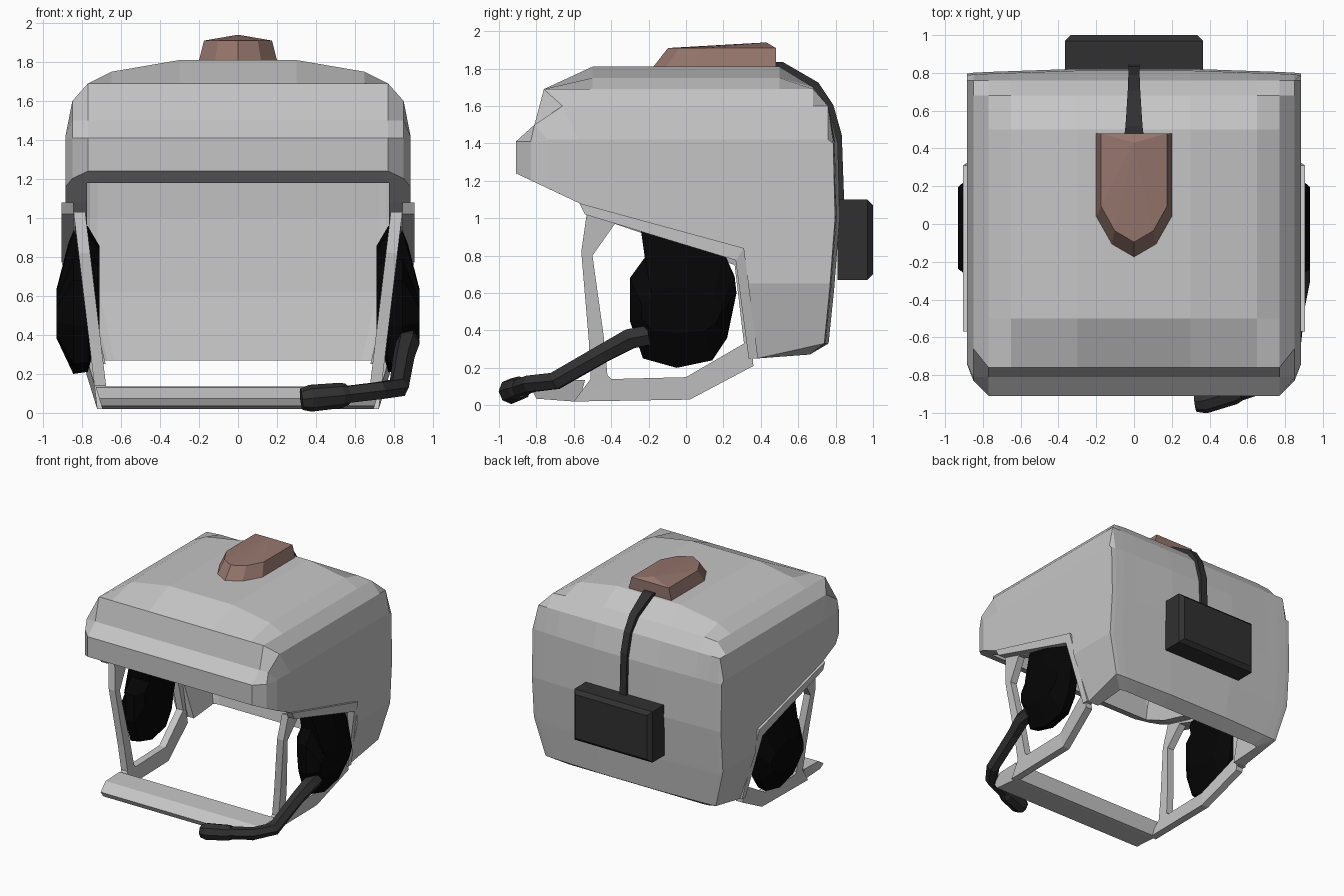
import bpy, bmesh, math
from mathutils import Vector

cube = bpy.data.objects.get("Cube")
if cube:
    bpy.data.objects.remove(cube, do_unlink=True)


def material(name, rgb):
    m = bpy.data.materials.new(name)
    m.use_nodes = True
    m.diffuse_color = (*rgb, 1)
    m.node_tree.nodes["Principled BSDF"].inputs["Base Color"].default_value = (*rgb, 1)
    return m


GREY = material("shell grey", (0.56, 0.56, 0.56))
BROWN = material("lamp brown", (0.3, 0.18, 0.15))
DARK = material("dark grey", (0.03, 0.03, 0.03))
BLACK = material("cup black", (0.0015, 0.0015, 0.0015))


def finish(name, bm, mat, mirror=False):
    bmesh.ops.recalc_face_normals(bm, faces=bm.faces)
    mesh = bpy.data.meshes.new(name)
    bm.to_mesh(mesh)
    bm.free()
    mesh.materials.append(mat)
    ob = bpy.data.objects.new(name, mesh)
    bpy.context.collection.objects.link(ob)
    if mirror:
        ob.modifiers.new("mirror", 'MIRROR')


def loft(name, rings, mat, mirror=False):
    """Closed solid through a list of equal rings."""
    bm = bmesh.new()
    vs = [[bm.verts.new(p) for p in ring] for ring in rings]
    n = len(vs[0])
    for a, b in zip(vs, vs[1:]):
        for i in range(n):
            j = (i + 1) % n
            bm.faces.new((a[i], a[j], b[j], b[i]))
    bm.faces.new(vs[0])
    bm.faces.new(vs[-1])
    finish(name, bm, mat, mirror)


def plate(name, pairs, x_of, thick, mat, closed):
    """Band on the side of the model between paired (y, z) edge points."""
    bm = bmesh.new()
    vs = []
    for outer, inner in pairs:
        ring = []
        for (y, z), t in ((outer, 0), (outer, thick), (inner, thick), (inner, 0)):
            ring.append(bm.verts.new((x_of(y, z) + t, y, z)))
        vs.append(ring)
    spans = list(zip(vs, vs[1:])) + ([(vs[-1], vs[0])] if closed else [])
    for a, b in spans:
        for i in range(4):
            j = (i + 1) % 4
            bm.faces.new((a[i], a[j], b[j], b[i]))
    if not closed:
        bm.faces.new(vs[0])
        bm.faces.new(vs[-1])
    finish(name, bm, mat, True)


def tube(name, path, radii, mat, sides=6):
    pts = [Vector(p) for p in path]
    rings = []
    for i, p in enumerate(pts):
        d = (pts[min(i + 1, len(pts) - 1)] - pts[max(i - 1, 0)]).normalized()
        u = d.cross(Vector((0, 0, 1))).normalized()
        v = u.cross(d)
        angles = [math.tau * k / sides for k in range(sides)]
        rings.append([p + radii[i] * (math.cos(a) * u + math.sin(a) * v) for a in angles])
    loft(name, rings, mat)


def taper(z):
    return 1 - 0.31 * max(0, 0.65 - z)


def skin(bm, profile, half):
    """Sweep a side profile across x, limiting each column; return the rim loop."""
    columns = [(-c[0], *c[1:]) for c in reversed(half)] + half
    grid = []
    for x, top, front, back in columns:
        col = []
        for i, (y, z) in enumerate(profile):
            limit = front + (0.17 if i > 2 else 0)   # the crown is cut back behind the brow
            y = y * back if i > 7 else min(max(y, limit), 0.83 * back)
            z = 1.24 - 0.47 * (y + 0.91) if i == 0 else min(z, top)
            col.append(bm.verts.new((x, y, z)))
        grid.append(col)
    for a, b in zip(grid, grid[1:]):
        for i in range(len(profile) - 1):
            bm.faces.new((a[i], b[i], b[i + 1], a[i + 1]))
    sides = []
    for col in (grid[0], grid[-1]):
        lower = [bm.verts.new((col[0].co.x, y, z))
                 for y, z in ((.38, .25), (.31, .84), (-.57, 1.08))]
        bm.faces.new(col + lower)
        sides.append(lower)
    return ([c[0] for c in grid] + sides[1][::-1]
            + [c[-1] for c in reversed(grid)] + sides[0])


# Shell: outer skin and inner cavity joined along the rim (x, top, front, back scale)
bm = bmesh.new()
outer = skin(bm,
             [(-.91, 1.24), (-.91, 1.41), (-.81, 1.5), (-.76, 1.69), (-.5, 1.81),
              (.5, 1.81), (.68, 1.7), (.76, 1.6), (.82, 1.4), (.83, 1.0), (.8, .62),
              (.77, .33)],
             [(.3, 1.81, -.93, .99), (.65, 1.75, -.93, .975), (.77, 1.69, -.93, .97),
              (.85, 1.6, -.83, .965), (.885, 1.42, -.74, .96)])
inner = skin(bm,
             [(-.78, 1.18), (-.76, 1.3), (-.74, 1.4), (-.68, 1.58), (-.45, 1.71),
              (.47, 1.71), (.61, 1.61), (.66, 1.53), (.71, 1.4), (.73, 1.0), (.71, .62),
              (.66, .27)],
             [(.3, 1.71, -.78, 1), (.62, 1.66, -.78, 1), (.72, 1.6, -.78, 1),
              (.76, 1.52, -.78, .99), (.775, 1.36, -.78, .98)])
for i in range(len(outer)):
    bm.faces.new((outer[i - 1], outer[i], inner[i], inner[i - 1]))
bmesh.ops.remove_doubles(bm, verts=bm.verts, dist=0.004)
bmesh.ops.bisect_plane(bm, geom=bm.verts[:] + bm.edges[:] + bm.faces[:],
                       plane_co=(0, 0, .65), plane_no=(0, 0, 1))
for v in bm.verts:
    v.co.x *= taper(v.co.z)
finish("helmet_shell", bm, GREY)

# Raised trim along the ear opening
plate("ear_opening_trim",
      [((-.57, 1.08), (-.54, 1.02)), ((.31, .84), (.265, .775)), ((.385, .25), (.335, .25))],
      lambda y, z: .905 * taper(z) - .06, .06, GREY, False)

# Side frames and chin bar
plate("side_frame",
      [((-.53, 1.03), (-.38, .97)), ((-.56, .82), (-.5, .8)), ((-.52, .35), (-.44, .37)),
       ((-.51, .14), (-.42, .16)), ((-.6, .02), (-.4, .14)), ((.02, .03), (0, .15)),
       ((.36, .21), (.31, .33)), ((.33, .8), (.26, .75))],
      lambda y, z: .66 + .12 * z + .1 * max(0, y), .06, GREY, True)
chin = [(-.82, .075), (-.73, .13), (-.54, .135), (-.57, .02), (-.6, .02), (-.8, .035)]
loft("chin_bar", [[(s * (.69 + .3 * z), y, z) for y, z in chin] for s in (-1, 1)], GREY)

# Ear cups: one faceted outline scaled through x, y scale, z scale
outline = [(-.24, .93), (-.22, .79), (-.3, .68), (-.3, .45), (-.23, .25), (-.05, .2),
           (.14, .24), (.22, .36), (.27, .6), (.26, .69), (.2, .82), (0, .97)]
rings = [[(x, -.04 + (y + .04) * sy, zc + (z - .56) * sz) for y, z in outline]
         for x, sy, sz, zc in ((.71, .72, .55, .63), (.77, .97, .97, .56),
                               (.845, 1, 1, .56), (.932, .76, .32, .5))]
loft("ear_cup", rings, BLACK, True)

# Microphone boom and capsule
tube("microphone_boom",
     [(.87, -.2, .375), (.87, -.3, .355), (.85, -.43, .285), (.825, -.7, .13),
      (.73, -.83, .115), (.52, -.9, .09)], [.06, .062, .056, .053, .05, .05], DARK)
tube("microphone_capsule",
     [(.56, -.88, .095), (.53, -.89, .09), (.37, -.935, .075), (.325, -.94, .07)],
     [.055, .065, .069, .055], DARK, 8)

# Rear battery box
bm = bmesh.new()
bmesh.ops.create_cube(bm, size=1)
for v in bm.verts:
    v.co = (v.co.x * .73, .905 + v.co.y * .19, .885 + v.co.z * .43)
rear = [e for e in bm.edges if all(v.co.y > .95 for v in e.verts)]
bmesh.ops.bevel(bm, geom=rear, offset=.03, segments=1, affect='EDGES')
finish("battery_box", bm, DARK)

# Cable from lamp to battery
cable = [(.46, 1.81, .05), (.5, 1.81, .045), (.69, 1.7, .033), (.77, 1.58, .03),
         (.815, 1.42, .03), (.83, 1.0, .03)]
loft("battery_cable",
     [[(-w, y - .02, z - .02), (w, y - .02, z - .02), (w, y + .018, z + .025),
       (-w, y + .018, z + .025)] for y, z, w in cable], DARK)

# Top lamp with pointed front and a slightly raised rear ridge
right = [(.205, .48), (.205, .03), (.12, -.12)]
base = right + [(0, -.19)] + [(-x, y) for x, y in reversed(right)]
bm = bmesh.new()
low = [bm.verts.new((x, y, 1.79)) for x, y in base]
high = [bm.verts.new((x * .85, .48 + (y - .48) * .86, 1.91)) for x, y in base]
peak = bm.verts.new((0, .43, 1.94))
bm.faces.new(low)
for i in range(len(base)):
    j = (i + 1) % len(base)
    bm.faces.new((low[i], low[j], high[j], high[i]))
    bm.faces.new((high[i], high[j], peak))
finish("top_lamp", bm, BROWN)
